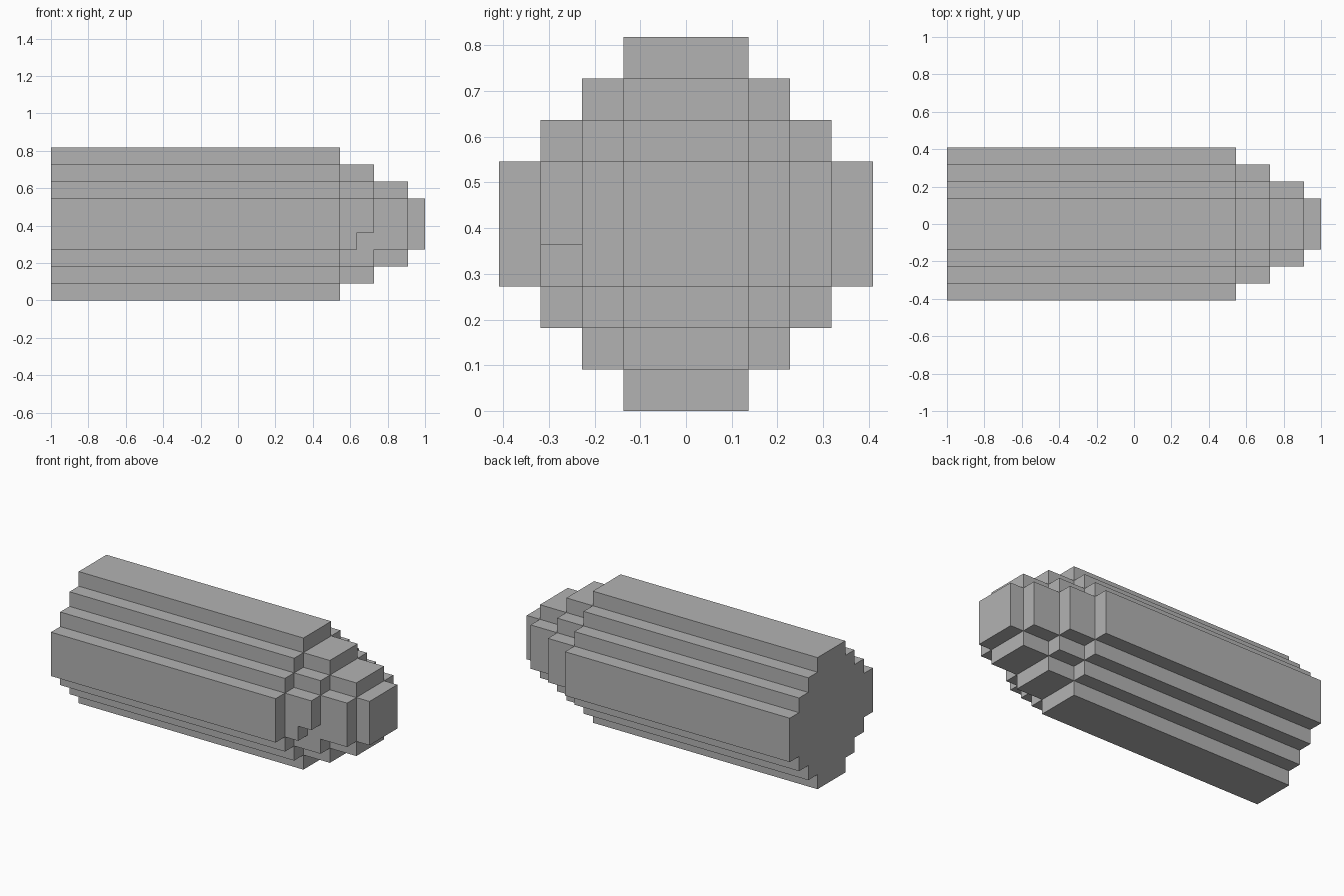
import bpy
import bmesh
from mathutils import Vector

cube = bpy.data.objects.get("Cube")
if cube:
    bpy.data.objects.remove(cube, do_unlink=True)

# Block grid: 22 long, 9 x 9 across
LENGTH, SIDE = 22, 9
U = 2 / LENGTH
MID = SIDE // 2
ENDS = (22, 21, 19, 17)  # nose end for each terrace ring


def column_end(j, k):
    """Length of the block column at cross-section cell (j, k)."""
    ring = max(0, abs(j - MID) - 1) + max(0, abs(k - MID) - 1)
    if (j, k) == (1, 3):  # single missing block in the nose
        return 18
    return ENDS[ring] if ring < len(ENDS) else 0


def filled(i, j, k):
    return 0 <= i < column_end(j, k)


def add_face(bm, cell, axis, sign):
    """Add the outward square of one block."""
    a, b = (axis + 1) % 3, (axis + 2) % 3
    corners = [(0, 0), (1, 0), (1, 1), (0, 1)]
    if sign < 0:
        corners.reverse()
    verts = []
    for s, t in corners:
        p = list(cell)
        p[axis] += sign > 0
        p[a] += s
        p[b] += t
        co = Vector((p[0] - LENGTH / 2, p[1] - SIDE / 2, p[2])) * U
        verts.append(bm.verts.new(co))
    bm.faces.new(verts)


# Stepped body: outer skin of the blocks, merged into large flat faces
bm = bmesh.new()
for j in range(SIDE):
    for k in range(SIDE):
        for i in range(column_end(j, k)):
            for axis in range(3):
                for sign in (-1, 1):
                    n = [i, j, k]
                    n[axis] += sign
                    if not filled(*n):
                        add_face(bm, (i, j, k), axis, sign)
bmesh.ops.remove_doubles(bm, verts=bm.verts[:], dist=U / 100)
bmesh.ops.dissolve_limit(bm, angle_limit=0.02, verts=bm.verts[:], edges=bm.edges[:])
mesh = bpy.data.meshes.new("stepped_body")
bm.to_mesh(mesh)
bm.free()
body = bpy.data.objects.new("stepped_body", mesh)
bpy.context.collection.objects.link(body)

# Plain grey material
grey = bpy.data.materials.new("plain_grey")
grey.use_nodes = True
colour = (0.45, 0.45, 0.45, 1)
grey.diffuse_color = colour
grey.node_tree.nodes["Principled BSDF"].inputs["Base Color"].default_value = colour
mesh.materials.append(grey)
